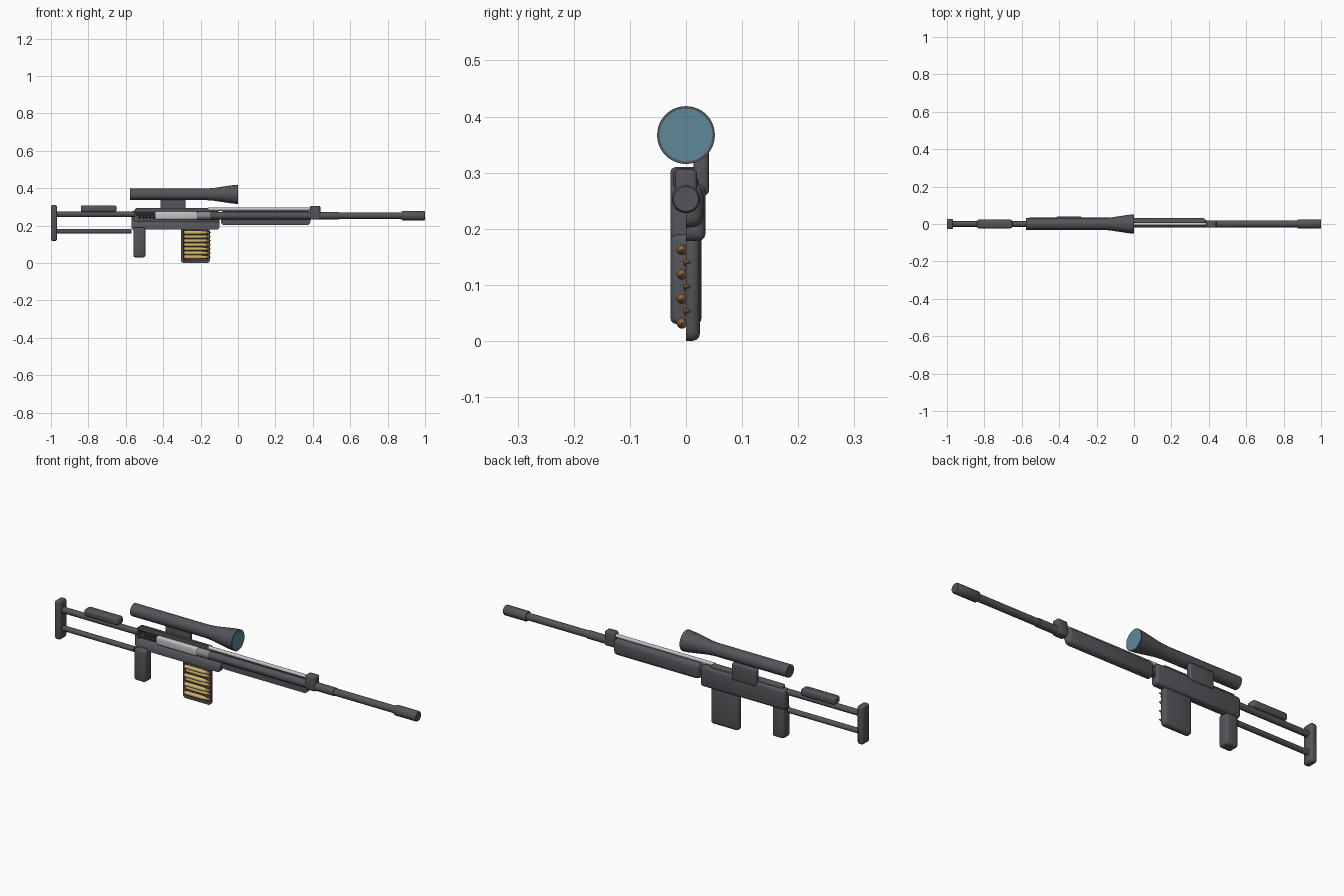
import bpy, bmesh, math
from mathutils import Matrix, Vector

cube = bpy.data.objects.get("Cube")
if cube:
    bpy.data.objects.remove(cube, do_unlink=True)


def material(name, rgb):
    m = bpy.data.materials.new(name)
    m.use_nodes = True
    m.diffuse_color = (*rgb, 1)
    bsdf = m.node_tree.nodes["Principled BSDF"]
    bsdf.inputs["Base Color"].default_value = (*rgb, 1)
    bsdf.inputs["Roughness"].default_value = 0.6
    return m


DARK = material("dark gunmetal", (0.09, 0.088, 0.1))
STEEL = material("bright steel", (0.55, 0.55, 0.57))
GREY = material("grey steel", (0.25, 0.25, 0.27))
BRASS = material("brass", (0.62, 0.45, 0.15))
COPPER = material("copper", (0.36, 0.18, 0.07))
GLASS = material("teal glass", (0.11, 0.25, 0.31))


def finish(name, bm, mat):
    bmesh.ops.recalc_face_normals(bm, faces=bm.faces)
    me = bpy.data.meshes.new(name)
    bm.to_mesh(me)
    bm.free()
    me.materials.append(mat)
    ob = bpy.data.objects.new(name, me)
    bpy.context.collection.objects.link(ob)
    bpy.ops.object.select_all(action='DESELECT')
    ob.select_set(True)
    bpy.context.view_layer.objects.active = ob
    bpy.ops.object.shade_smooth_by_angle(angle=math.radians(40))
    return ob


def box(name, x, y, z, mat=DARK, bevel=0.01, half=False):
    """Bevelled box from ranges; half keeps only the back side of y = 0."""
    bm = bmesh.new()
    mid = [(a + b) / 2 for a, b in (x, y, z)]
    size = [b - a for a, b in (x, y, z)]
    bmesh.ops.create_cube(bm, size=1, matrix=Matrix.Translation(mid) @ Matrix.Diagonal((*size, 1)))
    if bevel:
        bmesh.ops.bevel(bm, geom=bm.edges[:], offset=bevel, segments=3, profile=0.5, affect='EDGES')
    if half:
        cut = bmesh.ops.bisect_plane(bm, geom=bm.verts[:] + bm.edges[:] + bm.faces[:],
                                     plane_co=(0, 0, 0), plane_no=(0, -1, 0), clear_outer=True)
        edges = [e for e in cut["geom_cut"] if isinstance(e, bmesh.types.BMEdge)]
        bmesh.ops.holes_fill(bm, edges=edges, sides=0)
    return finish(name, bm, mat)


def turned(name, profile, y, z, mat=DARK, sides=32):
    """Solid turned about an axis along x, from (x, radius) points."""
    bm = bmesh.new()
    rings = []
    for px, r in profile:
        rings.append([bm.verts.new((px, y + r * math.cos(t), z + r * math.sin(t)))
                      for t in (2 * math.pi * i / sides for i in range(sides))])
    for a, b in zip(rings, rings[1:]):
        for i in range(sides):
            j = (i + 1) % sides
            bm.faces.new((a[i], a[j], b[j], b[i]))
    bm.faces.new(rings[0])
    bm.faces.new(rings[-1])
    return finish(name, bm, mat)


def pocket(ob, x, y, z):
    """Carve a box-shaped pocket."""
    cutter = box("pocket_cutter", x, y, z, bevel=0)
    mod = ob.modifiers.new("pocket", 'BOOLEAN')
    mod.operation, mod.object, mod.solver = 'DIFFERENCE', cutter, 'EXACT'
    bpy.context.view_layer.objects.active = ob
    bpy.ops.object.modifier_apply(modifier=mod.name)
    bpy.data.objects.remove(cutter, do_unlink=True)


# Skeleton stock
box("butt_plate", (-1, -0.967), (-0.028, 0.028), (0.118, 0.31))
turned("upper_stock_rod", [(-0.975, 0.015), (-0.55, 0.015)], 0, 0.261)
turned("lower_stock_rod", [(-0.975, 0.013), (-0.57, 0.013)], 0, 0.17)
box("cheek_rest", (-0.84, -0.65), (-0.023, 0.023), (0.272, 0.308))
box("grip", (-0.56, -0.495), (-0.028, 0.028), (0.03, 0.19), bevel=0.012)

# Cut-away receiver with its bolt and spring
receiver = box("receiver", (-0.57, -0.1), (-0.035, 0.035), (0.178, 0.28), bevel=0.014, half=True)
pocket(receiver, (-0.555, -0.09), (-0.1, 0.02), (0.225, 0.268))
box("receiver_top", (-0.55, -0.15), (-0.022, 0.022), (0.26, 0.295), half=True)
box("bolt_carrier", (-0.445, -0.215), (-0.018, 0.018), (0.233, 0.275), STEEL, 0.008)
turned("bolt_head", [(-0.22, 0.021), (-0.15, 0.021)], 0, 0.253, GREY)

spring = bpy.data.curves.new("recoil_spring", 'CURVE')
spring.dimensions = '3D'
spring.bevel_depth = 0.003
spring.bevel_resolution = 1
coil = spring.splines.new('POLY')
turns, steps = 5, 14
coil.points.add(turns * steps)
for i, p in enumerate(coil.points):
    t = 2 * math.pi * i / steps
    p.co = (-0.54 + 0.095 * i / (turns * steps), 0.014 * math.cos(t), 0.253 + 0.014 * math.sin(t), 1)
spring.materials.append(DARK)
bpy.context.collection.objects.link(bpy.data.objects.new("recoil_spring", spring))

# Cut-away magazine with staggered rounds
magazine = box("magazine", (-0.305, -0.151), (-0.025, 0.025), (0, 0.187), bevel=0.014, half=True)
pocket(magazine, (-0.292, -0.162), (-0.1, 0.016), (0.015, 0.178))
for i in range(7):
    y = 0.004 if i % 2 else -0.007
    z = 0.032 + 0.0218 * i
    turned(f"round_case_{i + 1}", [(-0.288, 0.01), (-0.195, 0.01), (-0.185, 0.0085), (-0.17, 0.0085)],
           y, z, BRASS, 16)
    turned(f"round_tip_{i + 1}", [(-0.17, 0.008), (-0.16, 0.0065), (-0.15, 0.0035), (-0.145, 0.0008)],
           y, z, COPPER, 16)

# Barrel, muzzle and gas system
turned("barrel", [(-0.15, 0.02), (0.54, 0.02), (0.54, 0.0175), (0.9, 0.0175)], 0, 0.253)
turned("muzzle", [(0.875, 0.022), (0.88, 0.025), (0.995, 0.025), (1, 0.022)], 0, 0.253)
turned("gas_rod", [(-0.16, 0.009), (0.395, 0.009)], 0, 0.288, STEEL, 20)
box("gas_block", (0.385, 0.44), (-0.02, 0.02), (0.232, 0.306), bevel=0.008)
box("handguard", (-0.092, 0.387), (-0.031, 0.031), (0.202, 0.281), bevel=0.02, half=True)

# Scope on a side mount
box("scope_mount", (-0.415, -0.28), (0.013, 0.041), (0.26, 0.345), bevel=0.008)
turned("scope", [(-0.577, 0.031), (-0.17, 0.031), (-0.13, 0.034), (-0.03, 0.049), (0, 0.0515)], 0, 0.367, DARK, 48)
turned("scope_lens", [(-0.002, 0.047), (0.001, 0.047)], 0, 0.367, GLASS, 48)
